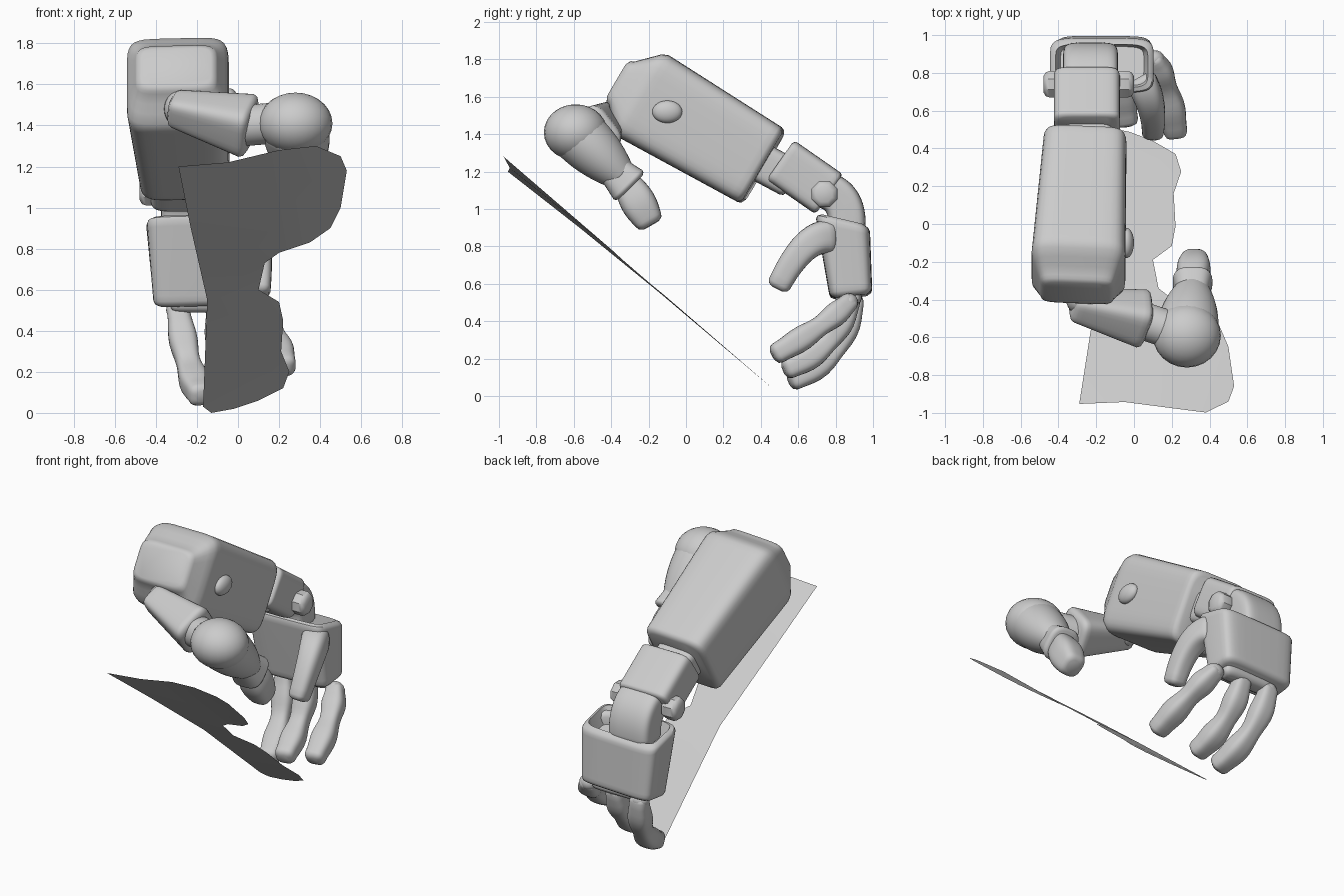
import bpy, bmesh, math
from mathutils import Vector

cube = bpy.data.objects.get("Cube")
if cube:
    bpy.data.objects.remove(cube, do_unlink=True)

grey = bpy.data.materials.new("plain grey")
grey.use_nodes = True
colour = (.6, .6, .6, 1)
grey.diffuse_color = colour
grey.node_tree.nodes["Principled BSDF"].inputs["Base Color"].default_value = colour


def finish(name, bm):
    """Turn a bmesh into a grey object with smooth shading and sharp edges."""
    mesh = bpy.data.meshes.new(name)
    bmesh.ops.recalc_face_normals(bm, faces=bm.faces)
    bm.to_mesh(mesh)
    bm.free()
    mesh.materials.append(grey)
    part = bpy.data.objects.new(name, mesh)
    bpy.context.collection.objects.link(part)
    bpy.ops.object.select_all(action='DESELECT')
    part.select_set(True)
    bpy.context.view_layer.objects.active = part
    bpy.ops.object.shade_smooth_by_angle(angle=math.radians(40))


def superellipse(centre, u, v, power, sides):
    """Points of a rounded outline; a higher power gives squarer corners."""
    def squared(a):
        return math.copysign(abs(a) ** (2 / power), a)
    turns = [math.tau * (i + .5) / sides for i in range(sides)]
    return [centre + u * squared(math.cos(a)) + v * squared(math.sin(a)) for a in turns]


def limb(name, start, end, width, depth, bend=None, swell=lambda t: 1, widen=None, power=3,
         side=(1, 0, 0), lip=.03, sides=32, steps=14, lean=0, hollow=False):
    """Sweep a superellipse along a straight or bent path and round both ends."""
    start, end = Vector(start), Vector(end)
    middle = Vector(bend) if bend else (start + end) / 2
    widen = widen or swell
    rings = []
    for i in range(steps + 1):
        t = i / steps
        along = start.lerp(middle, t)
        centre = along.lerp(middle.lerp(end, t), t)
        along = (middle.lerp(end, t) - along).normalized()
        u = Vector(side)
        u = (u - along * u.dot(along)).normalized()
        v = along.cross(u) * depth / 2 * swell(t)
        v.z += lean * t * v.y
        rings.append((centre, u * width / 2 * widen(t), v))

    def rim(ring, outward):
        """Shrinking rings that round off one end."""
        centre, u, v = ring
        for out, inset in ((.6, .25), (1, 1)):
            yield (centre + outward * lip * out, u * (1 - lip * inset / u.length),
                   v * (1 - lip * inset / v.length))

    first, last = (middle - start).normalized(), (end - middle).normalized()
    rings = list(rim(rings[0], -first))[::-1] + rings + list(rim(rings[-1], last))
    if hollow:
        centre, u, v = rings[-1]
        rings.append((centre - last * .1, u * .9, v * .8))

    bm = bmesh.new()
    loops = [[bm.verts.new(p) for p in superellipse(*ring, power, sides)] for ring in rings]
    for a, b in zip(loops, loops[1:]):
        for i in range(sides):
            bm.faces.new((a[i - 1], a[i], b[i], b[i - 1]))
    bm.faces.new(loops[0])
    bm.faces.new(loops[-1])
    finish(name, bm)


def ball(name, centre, size):
    bm = bmesh.new()
    bmesh.ops.create_uvsphere(bm, u_segments=24, v_segments=14, radius=1)
    bmesh.ops.scale(bm, vec=size, verts=bm.verts)
    bmesh.ops.translate(bm, vec=centre, verts=bm.verts)
    finish(name, bm)


# Large sleeve, chamfered towards the elbow
limb("forearm_shell", (-.3, -.34, 1.67), (-.26, .39, 1.24), .5, .49, power=6, steps=24,
     swell=lambda t: min(.55 + 3.5 * t, 1.07 - .12 * t),
     widen=lambda t: min(.8 + 1.5 * t, 1.02 - .14 * t))
ball("forearm_bump", (-.04, -.1, 1.52), (.04, .08, .06))

# Wrist block, its neck, hinge and bolts
limb("wrist_neck", (-.25, .4, 1.25), (-.25, .55, 1.17), .27, .21, power=5)
limb("wrist_block", (-.25, .52, 1.25), (-.25, .75, 1.09), .35, .26, power=6, lip=.02)
limb("wrist_hinge", (-.23, .75, 1.1), (-.23, .86, .9), .29, .2, bend=(-.23, .87, 1.06), power=5)
for name, inner, outer in (("right_hinge_bolt", -.4, -.45), ("left_hinge_bolt", -.1, -.03)):
    limb(name, (inner, .74, 1.08), (outer, .74, 1.08), .15, .15, power=2,
         side=(0, 0, 1), sides=8, steps=1)

# Hand shell with a sunken, leaning collar at the wrist
limb("palm", (-.16, .88, .56), (-.17, .84, .91), .55, .29, power=6, hollow=True,
     swell=lambda t: .8 + .2 * t, widen=lambda t: .92 + .08 * t, lean=-.35)
limb("finger_mount", (-.14, .88, .56), (-.14, .88, .52), .38, .12, power=5)

# Thumb and three fingers, each with a swelling at the joint
limb("thumb", (.04, .75, .85), (.1, .5, .6), .13, .14, bend=(.11, .63, .85),
     swell=lambda t: 1.3 - .4 * t)
fingers = {
    "index": ((.1, .87, .5), (.18, .75, .38), (.22, .49, .23)),
    "middle": ((-.1, .88, .5), (-.09, .8, .25), (-.04, .55, .15)),
    "outer": ((-.29, .9, .5), (-.25, .85, .2), (-.18, .58, .09)),
}
for name, (root, joint, tip) in fingers.items():
    limb(name + "_finger", root, tip, .13, .12, bend=joint,
         swell=lambda t: .95 - .1 * math.cos(4 * math.pi * t) + .1 * t)
    ball(name + "_knuckle", root, (.06, .05, .05))

# Flared link between the elbow and the rounded joint
ball("elbow_joint", (-.28, -.4, 1.48), (.08, .08, .09))
limb("upper_link", (-.3, -.43, 1.48), (.04, -.5, 1.4), .27, .26, power=4,
     side=(0, -.6, .8), swell=lambda t: .6 + .4 * t)
limb("link_pin", (.04, -.51, 1.4), (.16, -.55, 1.41), .2, .2, power=2, side=(0, 0, 1))

# Rounded joint, cuff and blunt end
ball("joint_bulb", (.28, -.59, 1.41), (.18, .17, .15))
limb("bulb_neck", (.28, -.57, 1.39), (.31, -.35, 1.18), .33, .3, power=2,
     swell=lambda t: 1 - .42 * t * t)
limb("cuff", (.31, -.38, 1.2), (.31, -.31, 1.13), .21, .22, lip=.02,
     swell=lambda t: .8 + .2 * t)
limb("blunt_end", (.31, -.31, 1.13), (.32, -.2, .94), .17, .18,
     swell=lambda t: .85 + .2 * math.sin(math.pi * t))

# Sloping backing sheet, traced as x and height, sagging at its right top corner
outline = [
    (-.29, 1.2), (-.05, 1.22), (.2, 1.28), (.38, 1.3), (.5, 1.25), (.53, 1.18), (.5, 1),
    (.45, .9), (.35, .83), (.2, .78), (.13, .73), (.1, .6), (.2, .54), (.22, .45), (.21, .3),
    (.25, .2), (.22, .12), (.1, .06), (-.02, .02), (-.13, 0), (-.17, .03), (-.15, .55), (-.23, .9)]
bm = bmesh.new()
sheet = bm.faces.new([
    bm.verts.new((x, .51 - 1.16 * z - .1 * z * z * max(0, .2 - x), z)) for x, z in outline])
bmesh.ops.triangulate(bm, faces=[sheet])
finish("backing_sheet", bm)
